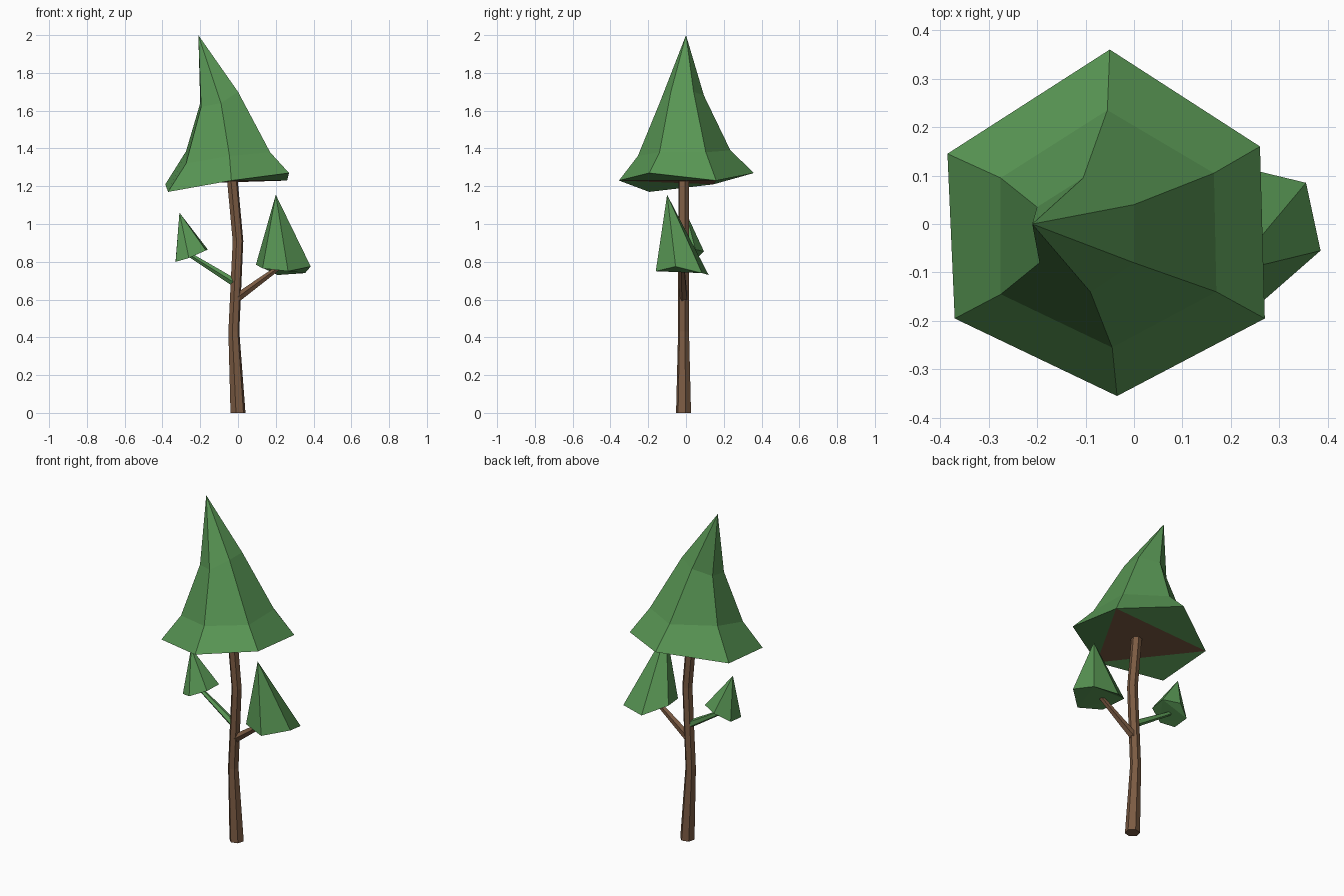
import bpy
import bmesh
from math import cos, sin, tau
from mathutils import Vector

cube = bpy.data.objects.get("Cube")
if cube:
    bpy.data.objects.remove(cube, do_unlink=True)


def make_material(name, color):
    material = bpy.data.materials.new(name)
    material.use_nodes = True
    material.diffuse_color = color
    material.node_tree.nodes["Principled BSDF"].inputs["Base Color"].default_value = color
    return material


leaf_green = make_material("leaf green", (0.1, 0.31, 0.09, 1))
bark_brown = make_material("bark brown", (0.2, 0.105, 0.056, 1))


def finish(bm, name, *materials):
    """Turn a bmesh into a flat shaded object."""
    bmesh.ops.recalc_face_normals(bm, faces=bm.faces)
    mesh = bpy.data.meshes.new(name)
    bm.to_mesh(mesh)
    bm.free()
    for material in materials:
        mesh.materials.append(material)
    obj = bpy.data.objects.new(name, mesh)
    bpy.context.collection.objects.link(obj)
    return obj


def skin(bm, rings):
    """Bridge neighbouring rings of equal size with quads."""
    loops = [[bm.verts.new(p) for p in ring] for ring in rings]
    for low, high in zip(loops, loops[1:]):
        for i in range(len(low)):
            j = (i + 1) % len(low)
            bm.faces.new((low[i], low[j], high[j], high[i]))
    return loops


def foliage(name, rings, tip):
    """Pointed crown: skinned rings, a fan to the tip and a folded underside."""
    bm = bmesh.new()
    loops = skin(bm, rings)
    top, base = loops[-1], loops[0]
    apex = bm.verts.new(tip)
    for i in range(len(top)):
        bm.faces.new((top[i], top[(i + 1) % len(top)], apex))
    # Three corner flaps around a central triangle close the underside
    for i in (0, 2, 4):
        bm.faces.new((base[i - 1], base[i], base[i + 1]))
    center = bm.faces.new((base[1], base[3], base[5]))
    if len(rings) > 1:
        center.material_index = 1
    return finish(bm, name, leaf_green, bark_brown)


def limb(name, path, radii, sides, material, turn=0.26):
    """Tapered tube along a path, with horizontal or slanted sections."""
    bm = bmesh.new()
    points = [Vector(p) for p in path]
    axis = (points[-1] - points[0]).normalized()
    across = axis.cross(Vector((0, 1, 0))).normalized()
    side = axis.cross(across)
    rings = []
    for point, radius in zip(points, radii):
        angles = [turn + tau * i / sides for i in range(sides)]
        rings.append([point + radius * (across * cos(a) + side * sin(a)) for a in angles])
    loops = skin(bm, rings)
    bm.faces.new(loops[0])
    bm.faces.new(loops[-1])
    return finish(bm, name, material)


# Gently bent trunk
y = -0.013
trunk = limb("trunk", [(0, y, 0), (-0.022, y, 0.43), (0, y, 0.91), (-0.03, y, 1.235)],
             [0.041, 0.03, 0.029, 0.029], 6, bark_brown)
for vert in trunk.data.vertices:
    if vert.co.z < 0.1:
        vert.co.z = 0

# Branches
limb("left_branch", [(-0.01, y, 0.605), (0.23, -0.02, 0.78)], [0.024, 0.013], 5, bark_brown)
limb("right_branch", [(-0.01, y, 0.685), (-0.26, 0, 0.84)], [0.022, 0.012], 5, leaf_green)

# Main crown, rings listed clockwise from the back
skirt = [(-0.05, 0.36, 1.27), (0.26, 0.16, 1.23), (0.27, -0.195, 1.27),
         (-0.035, -0.355, 1.23), (-0.37, -0.195, 1.17), (-0.385, 0.145, 1.21)]
middle = [(-0.055, 0.235, 1.39), (0.165, 0.105, 1.38), (0.17, -0.14, 1.38),
          (-0.045, -0.255, 1.36), (-0.275, -0.145, 1.32), (-0.275, 0.095, 1.385)]
neck = [(-0.105, 0.095, 1.68), (0, 0.04, 1.7), (0, -0.08, 1.7),
        (-0.09, -0.14, 1.64), (-0.195, -0.08, 1.62), (-0.2, 0.035, 1.64)]
foliage("main_crown", [skirt, middle, neck], (-0.21, 0, 2))

# Small crowns on the branch ends
foliage("left_crown", [[(0.21, 0.12, 0.73), (0.355, 0.085, 0.74), (0.385, -0.055, 0.775),
                        (0.265, -0.16, 0.75), (0.13, -0.11, 0.765), (0.095, 0.03, 0.785)]],
        (0.2, -0.1, 1.155))
foliage("right_crown", [[(-0.25, 0.095, 0.855), (-0.16, 0.05, 0.865), (-0.17, -0.05, 0.86),
                         (-0.26, -0.09, 0.82), (-0.33, -0.05, 0.8), (-0.33, 0.05, 0.81)]],
        (-0.31, 0, 1.06))
